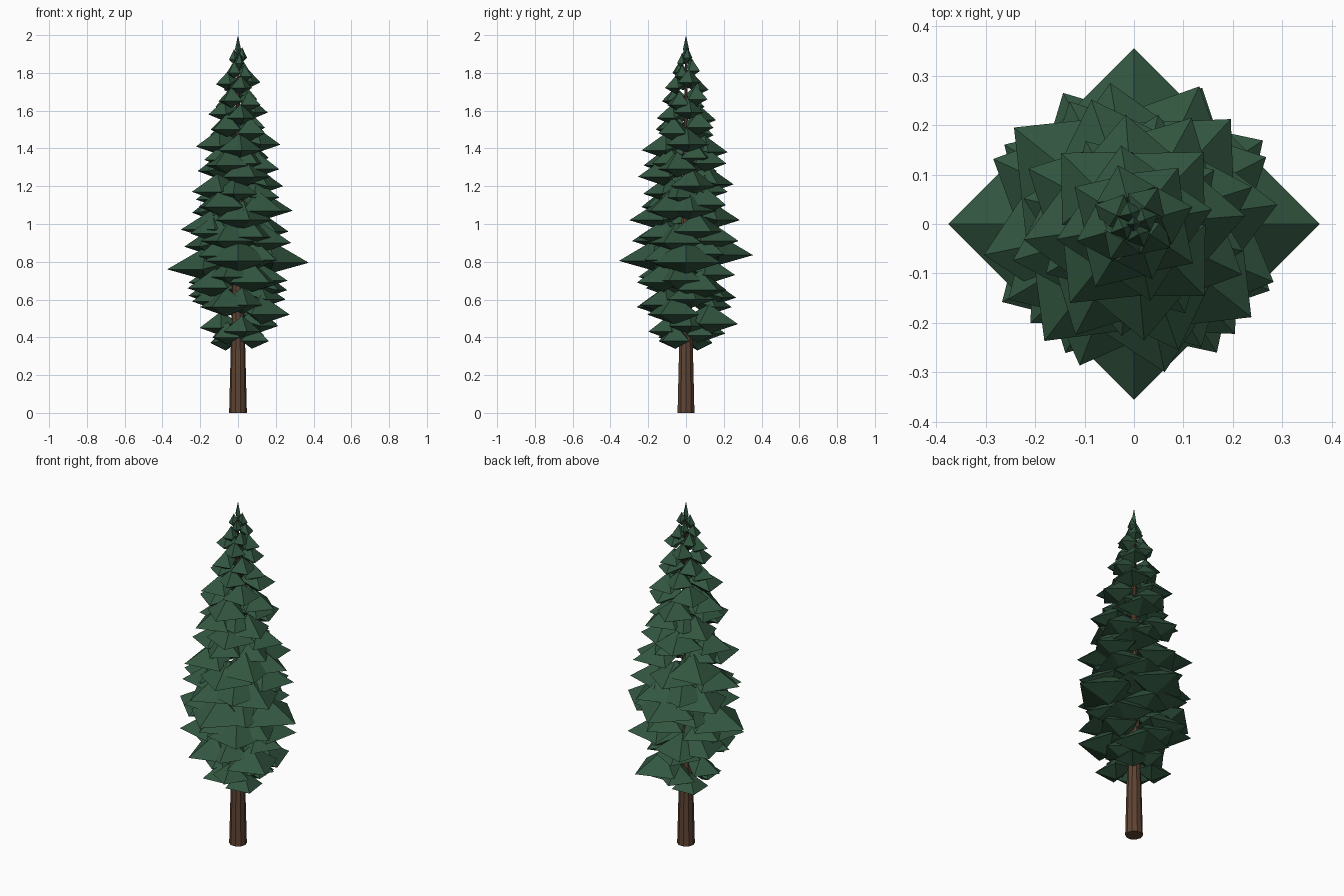
import bpy, bmesh, math, random
from mathutils import Vector

random.seed(4)
cube = bpy.data.objects.get("Cube")
if cube:
    bpy.data.objects.remove(cube)


def material(name, rgb):
    m = bpy.data.materials.new(name)
    m.use_nodes = True
    m.diffuse_color = (*rgb, 1)
    m.node_tree.nodes["Principled BSDF"].inputs["Base Color"].default_value = (*rgb, 1)
    return m


needle_green = material("needle green", (0.032, 0.093, 0.051))
bark_brown = material("bark brown", (0.115, 0.058, 0.033))


def finish(name, bm, mat):
    bmesh.ops.recalc_face_normals(bm, faces=bm.faces)
    mesh = bpy.data.meshes.new(name)
    bm.to_mesh(mesh)
    bm.free()
    mesh.materials.append(mat)
    obj = bpy.data.objects.new(name, mesh)
    bpy.context.collection.objects.link(obj)
    return obj


def add_bough(bm, tip_z, length, angle):
    """Faceted bough: a kite with a raised crown and a keeled underside."""
    out = Vector((math.cos(angle), math.sin(angle), 0))
    side = Vector((-out.y, out.x, 0))
    lift = 0.2 * length + 0.045
    drop = 0.1 * length + 0.02

    def vert(r, s, z):
        p = out * (r * length) + side * (s * length)
        p.z = tip_z + z
        return bm.verts.new(p)

    tip = vert(1, 0, 0)
    left = vert(0.5, 0.5, 0)
    right = vert(0.5, -0.5, 0)
    crown = vert(0.45, 0, lift)
    root = vert(0.02, 0, 0.4 * lift)
    belly = vert(0.45, 0, -drop)
    for a, b in ((tip, left), (left, root), (root, right), (right, tip)):
        bm.faces.new((a, b, crown))
        bm.faces.new((b, a, belly))


# Trunk: tapered, ten sided
bm = bmesh.new()
rings = []
for z, r in ((0, 0.047), (0.4, 0.037), (1.2, 0.02), (1.95, 0.003)):
    rings.append([bm.verts.new((r * math.cos(i * math.tau / 10),
                                r * math.sin(i * math.tau / 10), z)) for i in range(10)])
for lo, hi in zip(rings, rings[1:]):
    for i in range(10):
        j = (i + 1) % 10
        bm.faces.new((lo[i], lo[j], hi[j], hi[i]))
bm.faces.new(rings[0])
bm.faces.new(rings[-1])
finish("trunk", bm, bark_brown)

# Bough tiers: tip height, length, turn in degrees, rise of each bough
uneven = (0.02, -0.02, 0.01, -0.01)
tiers = [
    (0.39, 0.20, 50, uneven),
    (0.44, 0.21, 10, uneven),
    (0.54, 0.30, 61, (-0.07, 0.08, 0.02, -0.02)),
    (0.58, 0.25, 15, uneven),
    (0.66, 0.30, 30, (-0.01, -0.05, 0, 0.03)),
    (0.71, 0.27, 75, uneven),
    (0.795, 0.365, 0, (0, 0.04, -0.035, 0.01)),
    (0.82, 0.29, 45, uneven),
    (0.90, 0.31, 67, (0.01, -0.02, 0.01, 0)),
    (0.94, 0.29, 30, uneven),
    (1.02, 0.30, 8, (0.05, 0, -0.05, 0)),
    (1.08, 0.30, 49, uneven),
    (1.15, 0.23, 80, uneven),
    (1.20, 0.26, 20, (0, 0.01, -0.03, 0.05)),
    (1.30, 0.25, 65, uneven),
    (1.33, 0.20, 30, uneven),
    (1.40, 0.23, 5, uneven),
    (1.49, 0.21, 48, uneven),
    (1.57, 0.155, 10, uneven),
    (1.64, 0.145, 55, uneven),
    (1.73, 0.12, 15, uneven),
    (1.79, 0.085, 60, uneven),
    (1.86, 0.05, 20, uneven),
]
for n, (z, length, turn, rises) in enumerate(tiers):
    bm = bmesh.new()
    for k, rise in enumerate(rises):
        if turn == 0:
            # Widest tier lies along the axes, a little longer sideways
            add_bough(bm, z + rise, length + (0.01, -0.01)[k % 2], math.pi / 2 * k)
        else:
            add_bough(bm, z + rise, length * random.uniform(0.96, 1.04),
                      math.radians(turn + 90 * k) + random.uniform(-0.07, 0.07))
    finish(f"bough_tier_{n + 1}", bm, needle_green)

# Leading shoot at the top
bm = bmesh.new()
top = bm.verts.new((0, 0, 2.0))
base = bm.verts.new((0, 0, 1.87))
ring = [bm.verts.new((0.016 * math.cos(i * math.tau / 4),
                      0.016 * math.sin(i * math.tau / 4), 1.925)) for i in range(4)]
for i in range(4):
    bm.faces.new((ring[i], ring[(i + 1) % 4], top))
    bm.faces.new((ring[(i + 1) % 4], ring[i], base))
finish("leading_shoot", bm, needle_green)
